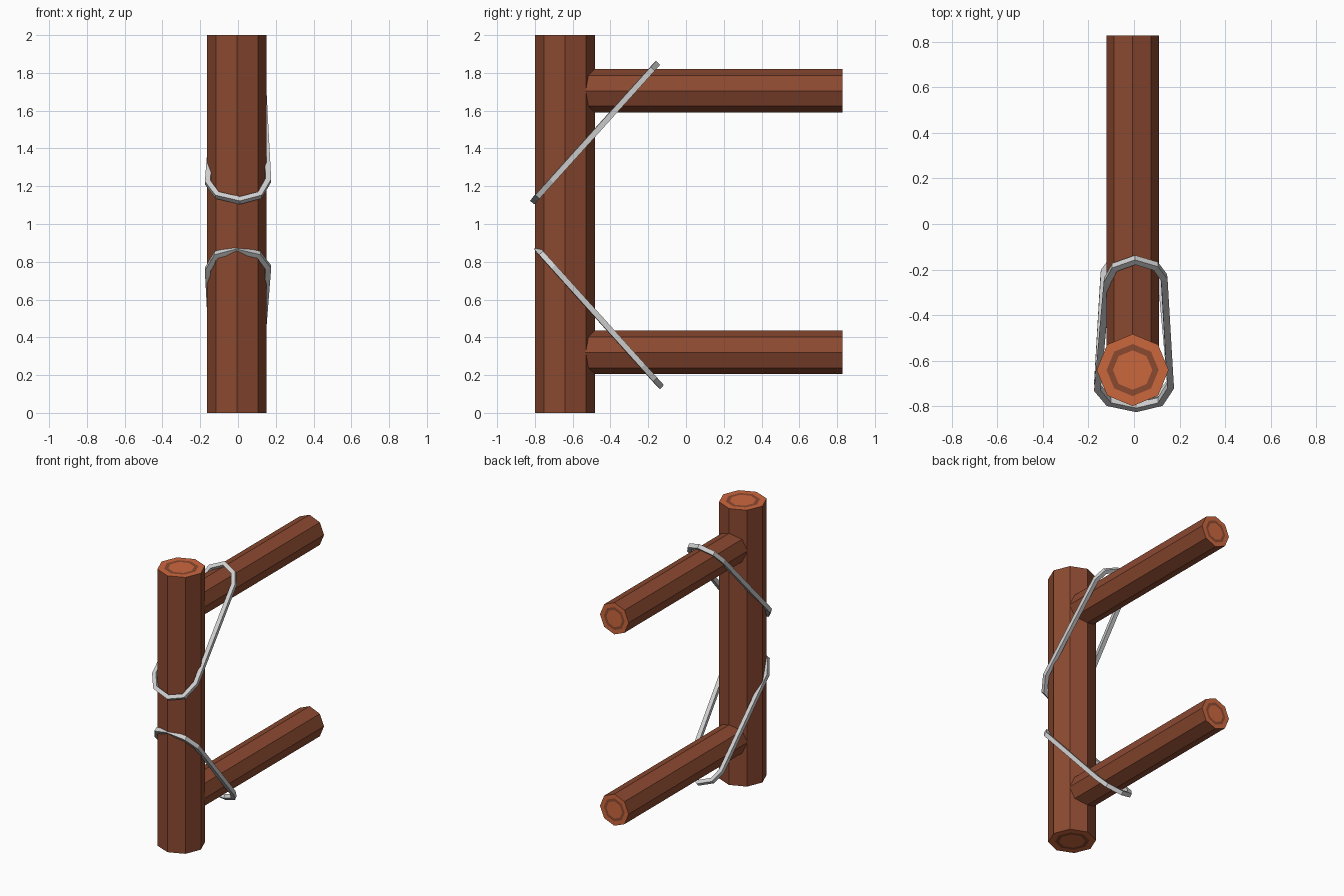
import bpy, bmesh, math
from mathutils import Matrix, Vector

cube = bpy.data.objects.get("Cube")
if cube:
    bpy.data.objects.remove(cube, do_unlink=True)


def material(name, colour):
    m = bpy.data.materials.new(name)
    m.use_nodes = True
    m.diffuse_color = (*colour, 1)
    bsdf = next(n for n in m.node_tree.nodes if n.type == 'BSDF_PRINCIPLED')
    bsdf.inputs["Base Color"].default_value = (*colour, 1)
    return m


bark = material("bark brown", (0.26, 0.067, 0.03))
cut_wood = material("cut wood orange", (0.60, 0.135, 0.048))
rope_grey = material("rope grey", (0.62, 0.62, 0.62))


def log(name, radius, start, end):
    """Octagonal log with growth rings inset into both ends."""
    start, end = Vector(start), Vector(end)
    axis = end - start
    bm = bmesh.new()
    bmesh.ops.create_cone(bm, cap_ends=True, segments=8, radius1=radius,
                          radius2=radius, depth=axis.length)
    caps = [f for f in bm.faces if abs(f.normal.z) > 0.9]
    apothem = radius * math.cos(math.pi / 8)
    for f in caps:
        f.material_index = 1
    # rim stays orange, middle ring becomes bark, heart stays orange
    bmesh.ops.inset_individual(bm, faces=caps, thickness=apothem * 0.3)
    ring = bmesh.ops.inset_individual(bm, faces=caps, thickness=apothem * 0.19)
    for f in ring["faces"]:
        f.material_index = 0
    for f in caps:
        f.material_index = 1
    tilt = -math.pi / 2 if abs(axis.y) > abs(axis.z) else 0
    bm.transform(Matrix.Translation((start + end) / 2) @ Matrix.Rotation(tilt, 4, 'X'))
    me = bpy.data.meshes.new(name)
    bm.to_mesh(me)
    bm.free()
    me.materials.append(bark)
    me.materials.append(cut_wood)
    bpy.context.collection.objects.link(bpy.data.objects.new(name, me))


def rope(name, points):
    """Closed square-section rope loop through the points."""
    cu = bpy.data.curves.new(name, 'CURVE')
    cu.dimensions = '3D'
    cu.bevel_depth = 0.021
    cu.bevel_resolution = 0
    sp = cu.splines.new('POLY')
    sp.points.add(len(points) - 1)
    for p, co in zip(sp.points, points):
        p.co = (*co, 1)
    sp.use_cyclic_u = True
    sp.use_smooth = False
    cu.materials.append(rope_grey)
    ob = bpy.data.objects.new(name, cu)
    bpy.context.collection.objects.link(ob)
    bpy.ops.object.select_all(action='DESELECT')
    ob.select_set(True)
    bpy.context.view_layer.objects.active = ob
    bpy.ops.object.convert(target='MESH')


# Upright post and the two beams reaching back from it
X = -0.006
log("post", 0.158, (X, -0.641, 0), (X, -0.641, 2))
log("upper_beam", 0.115, (X, -0.62, 1.705), (X, 0.828, 1.705))
log("lower_beam", 0.115, (X, -0.62, 0.32), (X, 0.828, 0.32))

# Slanted lashing: wide round the post, narrow round the beam
outline = [(0.01, -0.805), (0.115, -0.78), (0.16, -0.71), (0.132, -0.235),
           (0.095, -0.185), (0.005, -0.158), (-0.085, -0.19), (-0.118, -0.25),
           (-0.16, -0.72), (-0.11, -0.78)]
upper = [(x, y, 1.125 + (y + 0.805) * 1.11) for x, y in outline]
rope("upper_rope", upper)
rope("lower_rope", [(-x, y + 0.02, 1.99 - z) for x, y, z in upper])
